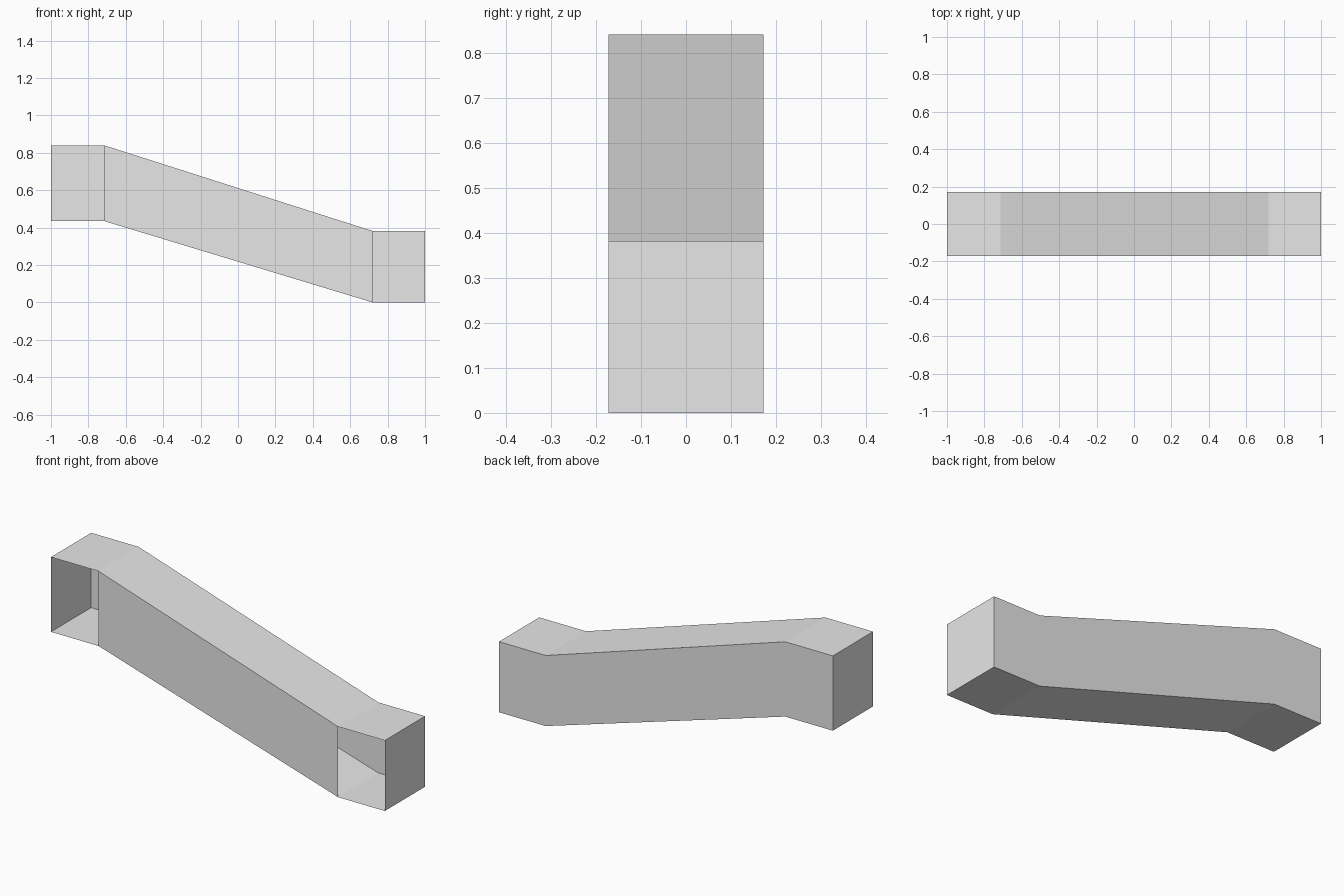
import bpy
import bmesh

cube = bpy.data.objects.get("Cube")
if cube:
    bpy.data.objects.remove(cube, do_unlink=True)

# Light grey sheet material
grey = bpy.data.materials.new("light grey")
grey.use_nodes = True
colour = (0.8, 0.8, 0.8, 1)
grey.diffuse_color = colour
grey.node_tree.nodes["Principled BSDF"].inputs["Base Color"].default_value = colour

# Side profile stations: x, bottom z, top z
stations = [(-1, 0.435, 0.84), (-0.715, 0.435, 0.84), (0.72, 0, 0.382), (1, 0, 0.382)]
half_depth = 0.172

# Each ring runs front bottom, back bottom, back top, front top
bm = bmesh.new()
rings = []
for x, low, high in stations:
    corners = [(-half_depth, low), (half_depth, low), (half_depth, high), (-half_depth, high)]
    rings.append([bm.verts.new((x, y, z)) for y, z in corners])

# Duct walls; the front is open on both end sections
FRONT = 3
for section, (a, b) in enumerate(zip(rings, rings[1:])):
    for side in range(4):
        if side == FRONT and section != 1:
            continue
        n = (side + 1) % 4
        bm.faces.new((a[side], a[n], b[n], b[side]))

# End caps
bm.faces.new(reversed(rings[0]))
bm.faces.new(rings[-1])
bmesh.ops.recalc_face_normals(bm, faces=bm.faces)

# Keep the back wall facing outward
bm.normal_update()
back = max(bm.faces, key=lambda f: f.calc_center_median().y)
if back.normal.y < 0:
    bmesh.ops.reverse_faces(bm, faces=bm.faces)

mesh = bpy.data.meshes.new("sloped_duct")
bm.to_mesh(mesh)
bm.free()
mesh.materials.append(grey)
duct = bpy.data.objects.new("sloped_duct", mesh)
bpy.context.collection.objects.link(duct)
